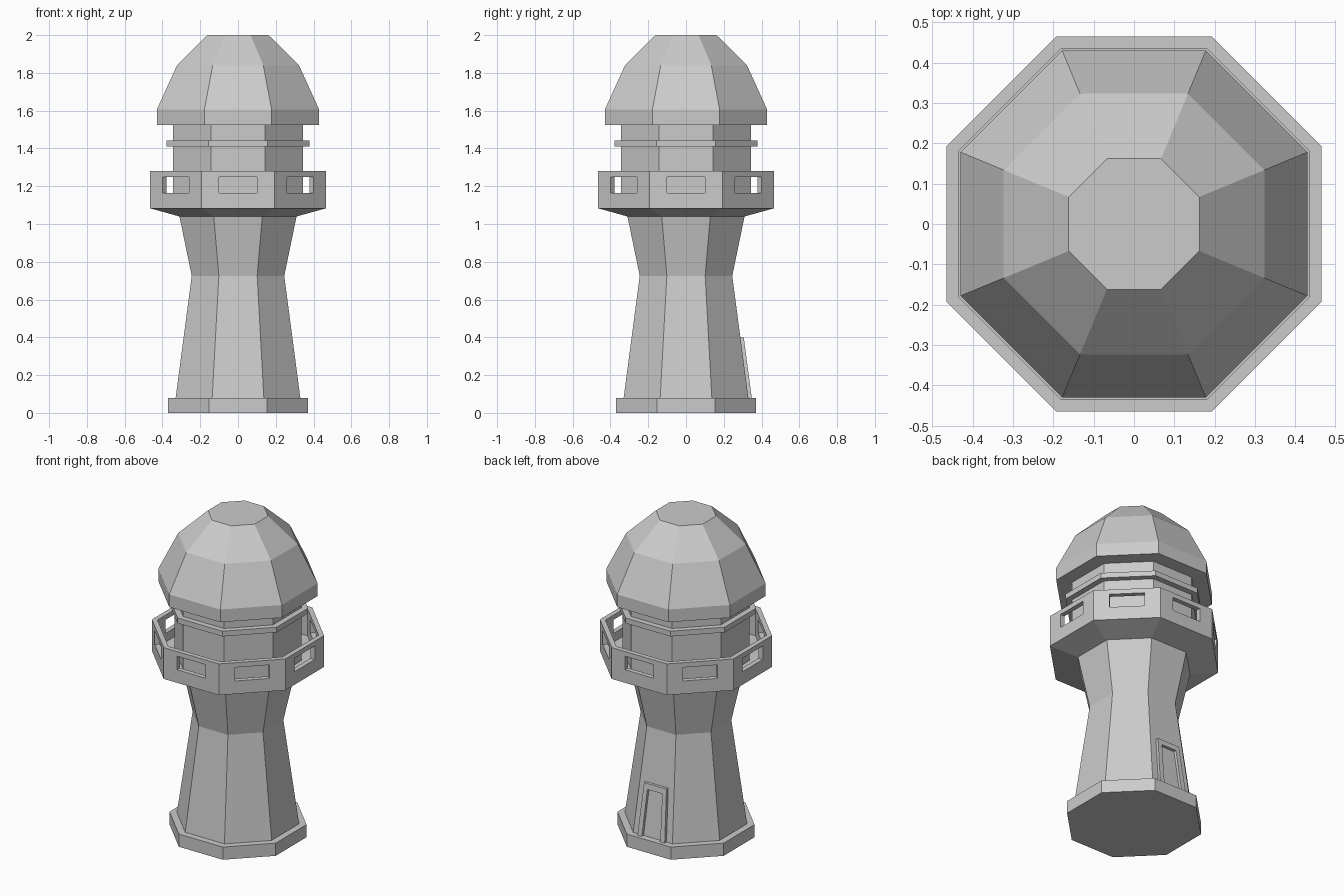
import bpy, bmesh, math

if "Cube" in bpy.data.objects:
    bpy.data.objects.remove(bpy.data.objects["Cube"])

SIDES = 8


def finish(name, bm):
    bmesh.ops.recalc_face_normals(bm, faces=bm.faces)
    mesh = bpy.data.meshes.new(name)
    bm.to_mesh(mesh)
    bm.free()
    ob = bpy.data.objects.new(name, mesh)
    bpy.context.collection.objects.link(ob)
    return ob


def octagon_stack(name, profile):
    """Capped octagonal solid; profile holds (flat-to-centre distance, height)."""
    bm = bmesh.new()
    rings = []
    for a, z in profile:
        r = a / math.cos(math.pi / SIDES)
        rings.append([bm.verts.new((r * math.cos((i + 0.5) * math.tau / SIDES),
                                    r * math.sin((i + 0.5) * math.tau / SIDES), z))
                      for i in range(SIDES)])
    for lo, hi in zip(rings, rings[1:]):
        for i in range(SIDES):
            j = (i + 1) % SIDES
            bm.faces.new((lo[i], lo[j], hi[j], hi[i]))
    bm.faces.new(rings[0][::-1])
    bm.faces.new(rings[-1])
    return finish(name, bm)


# Base, waisted shaft, lantern room and roof
octagon_stack("base_plinth", [(0.37, 0), (0.37, 0.08)])
octagon_stack("tower_shaft", [(0.33, 0.08), (0.245, 0.725), (0.31, 1.04)])
octagon_stack("lantern_room", [(0.343, 1.10), (0.343, 1.41), (0.378, 1.41),
                               (0.378, 1.443), (0.343, 1.443), (0.343, 1.525)])
octagon_stack("domed_roof", [(0.43, 1.525), (0.43, 1.605), (0.323, 1.84), (0.162, 2.0)])

# Gallery: flared floor with a parapet wall
gallery = octagon_stack("gallery", [(0.31, 1.04), (0.465, 1.083), (0.465, 1.28),
                                    (0.435, 1.28), (0.435, 1.11)])

# Openings through each pair of opposite parapet walls
for k in range(SIDES // 2):
    bm = bmesh.new()
    bmesh.ops.create_cube(bm, size=1)
    bmesh.ops.scale(bm, vec=(0.2, 1.4, 0.085), verts=bm.verts)
    cutter = finish("opening_cutter", bm)
    cutter.location.z = 1.2075
    cutter.rotation_euler.z = k * math.tau / SIDES
    cutter.hide_render = True
    bpy.context.view_layer.update()
    mod = gallery.modifiers.new("opening", 'BOOLEAN')
    mod.operation = 'DIFFERENCE'
    mod.solver = 'EXACT'
    mod.object = cutter
    bpy.context.view_layer.objects.active = gallery
    bpy.ops.object.modifier_apply(modifier=mod.name)
    bpy.data.objects.remove(cutter)

# Door frame lying on the sloping back wall
half = [(0.095, 0.08), (0.078, 0.40), (0.052, 0.365), (0.064, 0.08)]
outline = [half[0], half[1], (-half[1][0], half[1][1]), (-half[0][0], half[0][1]),
           (-half[3][0], half[3][1]), (-half[2][0], half[2][1]), half[2], half[3]]
bm = bmesh.new()
layers = []
for offset in (-0.01, 0.018):
    layers.append([bm.verts.new((x, 0.33 - 0.085 * (z - 0.08) / 0.645 + offset, z))
                   for x, z in outline])
back, front = layers
n = len(outline)
for i in range(n):
    j = (i + 1) % n
    bm.faces.new((back[i], back[j], front[j], front[i]))
# Left post, lintel and right post faces
for layer in layers:
    for q in ((0, 1, 6, 7), (1, 2, 5, 6), (2, 3, 4, 5)):
        bm.faces.new([layer[i] for i in q])
finish("door_frame", bm)
